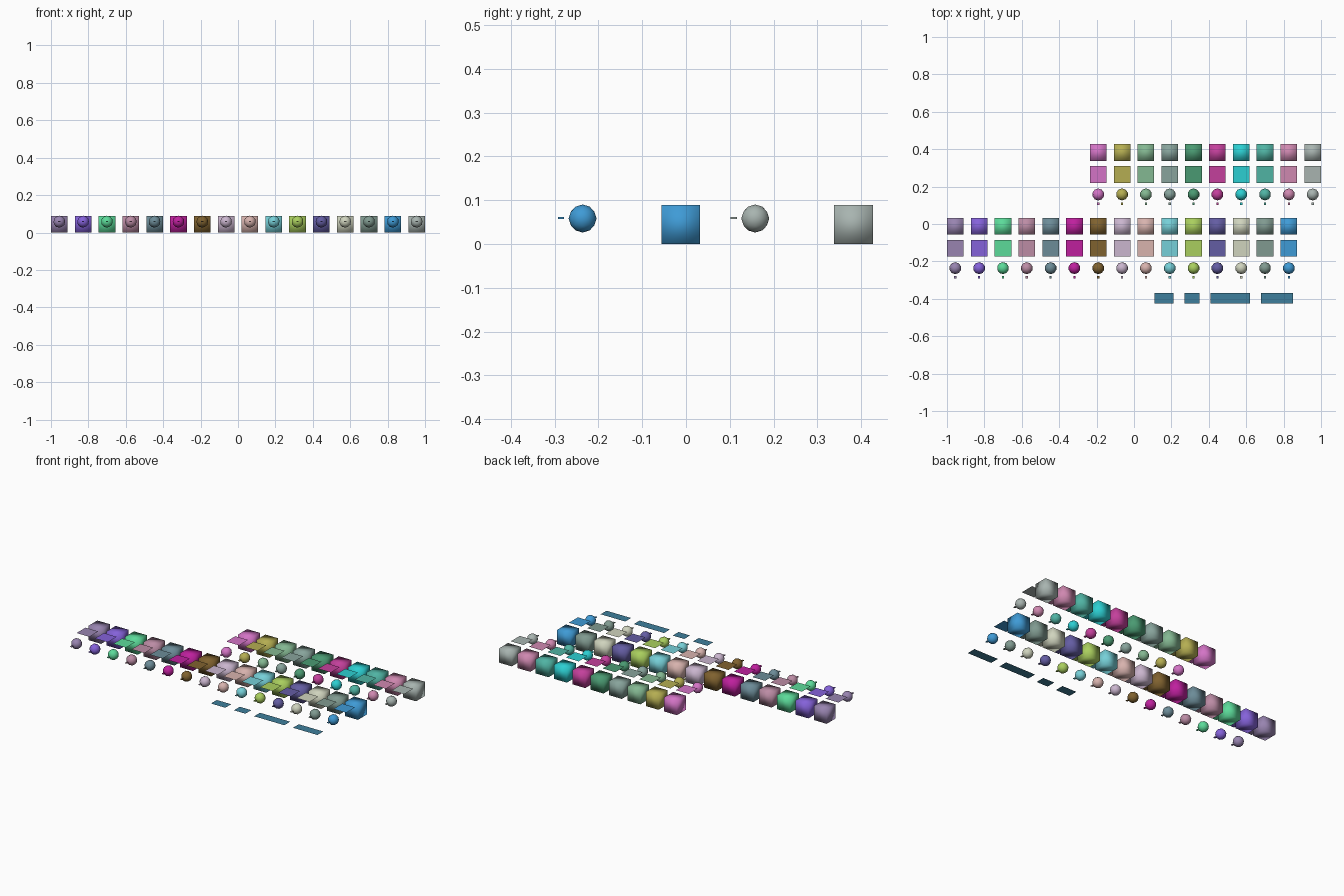
import bpy
import bmesh
from mathutils import Matrix

if "Cube" in bpy.data.objects:
    bpy.data.objects.remove(bpy.data.objects["Cube"])

SIZE = 0.089      # cube and card edge length
STEP = 0.1274     # spacing along x
X0 = -0.9555      # first column
MID_Z = 0.058     # height of balls and tags

FRONT = ["9884B0", "8562DA", "5CDB9A", "BC8CA5", "6C8C98", "BF209E", "80622F", "CBB6CF",
         "D8B3AE", "76D0D8", "AACF5E", "645DA3", "D0D4BE", "809A90", "3F9BD6"]
BACK = ["D474C6", "B5AE52", "84B892", "88A49C", "4A9A72", "C4409C", "2CCFD2", "50B4A4",
        "CF88B0", "A8B4B0"]


def material(name, code):
    rgb = [int(code[i:i + 2], 16) / 255 for i in (0, 2, 4)]
    m = bpy.data.materials.new(name)
    m.diffuse_color = [(c / 12.92 if c <= 0.04045 else ((c + 0.055) / 1.055) ** 2.4)
                       for c in rgb] + [1.0]
    m.use_nodes = True
    m.node_tree.nodes["Principled BSDF"].inputs["Base Color"].default_value = m.diffuse_color
    return m


def add(name, kind, loc, size, mat, smooth=False):
    bm = bmesh.new()
    if kind == "cube":
        bmesh.ops.create_cube(bm, size=1)
    elif kind == "card":
        bmesh.ops.create_grid(bm, x_segments=1, y_segments=1, size=0.5)
    else:
        bmesh.ops.create_icosphere(bm, subdivisions=2, radius=0.5)
    bmesh.ops.transform(bm, matrix=Matrix.Diagonal((*size, 1)), verts=bm.verts)
    for f in bm.faces:
        f.smooth = smooth
    me = bpy.data.meshes.new(name)
    bm.to_mesh(me)
    bm.free()
    me.materials.append(mat)
    ob = bpy.data.objects.new(name, me)
    ob.location = loc
    bpy.context.collection.objects.link(ob)
    return ob


def swatch_row(row, colours, first_column, y):
    # each swatch: smooth-shaded cube, flat card level with its top, low-poly ball, blank tag
    for i, code in enumerate(colours):
        x = X0 + (first_column + i) * STEP
        tag = f"{row}_{i + 1:02d}"
        mat = material(f"swatch_{tag}", code)
        add(f"cube_{tag}", "cube", (x, y, SIZE / 2), (SIZE,) * 3, mat, True)
        add(f"card_{tag}", "card", (x, y - 0.117, SIZE), (SIZE, SIZE, 1), mat)
        add(f"ball_{tag}", "ball", (x, y - 0.224, MID_Z), (0.064,) * 3, mat, True)
        add(f"tag_{tag}", "cube", (x, y - 0.273, MID_Z + 0.001), (0.012, 0.014, 0.004), mat)


swatch_row("front", FRONT, 0, -0.012)
swatch_row("back", BACK, 6, 0.382)

# blank flat strips standing in for the caption in front of the rows
strip_mat = material("caption_strip", "3F7F9C")
for i, (a, b) in enumerate([(0.11, 0.21), (0.27, 0.35), (0.41, 0.62), (0.68, 0.85)]):
    add(f"caption_strip_{i + 1}", "card", ((a + b) / 2, -0.397, 0.04), (b - a, 0.058, 1), strip_mat)
